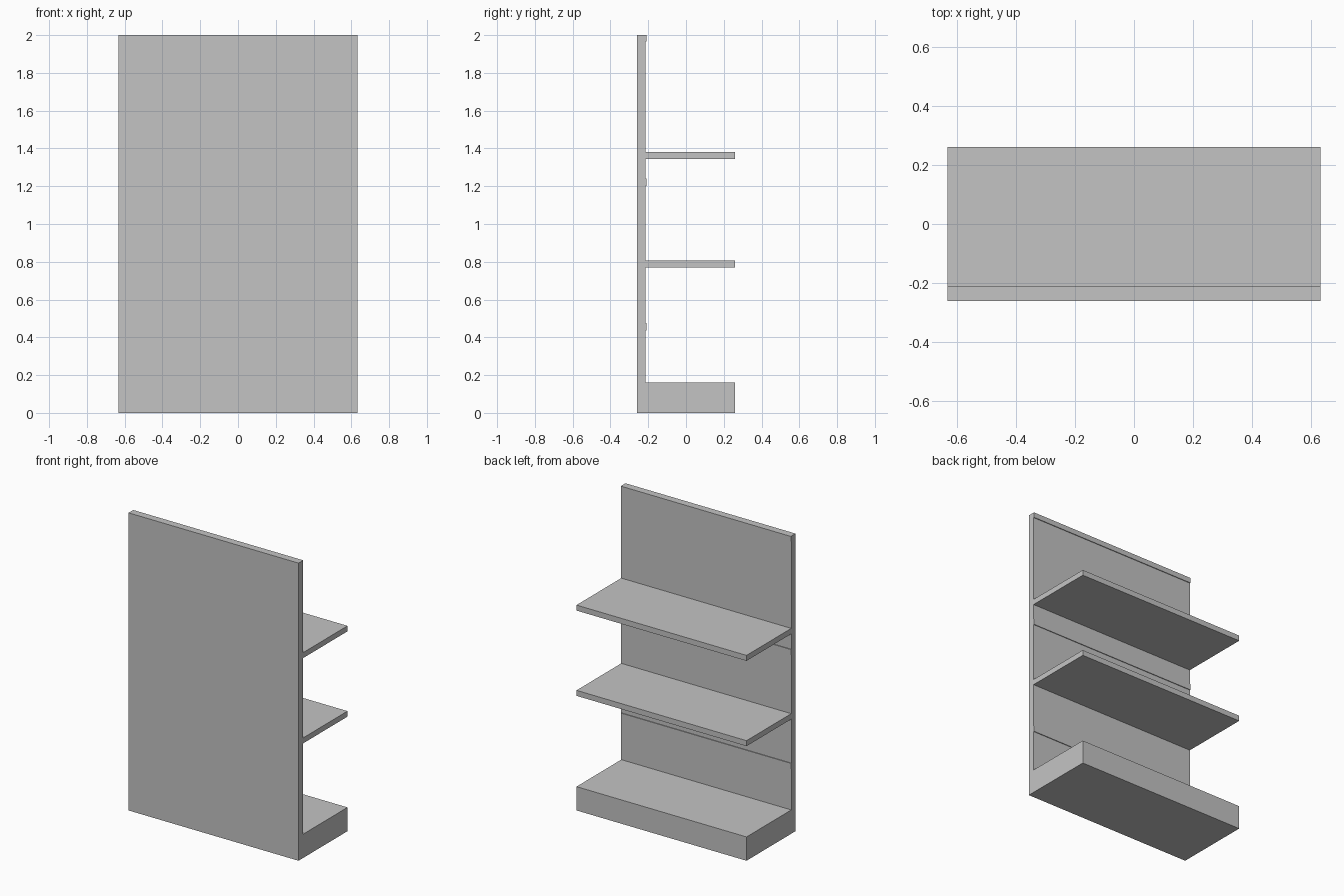
import bpy
import bmesh

if "Cube" in bpy.data.objects:
    bpy.data.objects.remove(bpy.data.objects["Cube"])

HALF_W = 0.632                  # half width in x
BACK, FRONT = -0.26, 0.26       # depth limits
PANEL = -0.215                  # shelf-side face of the panel
RAIL = -0.21                    # face of the slightly raised rails

grey = bpy.data.materials.new("light grey")
grey.diffuse_color = (0.55, 0.55, 0.55, 1.0)
grey.use_nodes = True
grey.node_tree.nodes["Principled BSDF"].inputs["Base Color"].default_value = grey.diffuse_color


def extrude_profile(name, profile):
    """Extrude a closed (y, z) profile across the full width."""
    bm = bmesh.new()
    face = bm.faces.new([bm.verts.new((-HALF_W, y, z)) for y, z in profile])
    ext = bmesh.ops.extrude_face_region(bm, geom=[face])
    moved = [g for g in ext["geom"] if isinstance(g, bmesh.types.BMVert)]
    bmesh.ops.translate(bm, verts=moved, vec=(2 * HALF_W, 0, 0))
    bmesh.ops.recalc_face_normals(bm, faces=bm.faces)
    mesh = bpy.data.meshes.new(name)
    bm.to_mesh(mesh)
    bm.free()
    mesh.materials.append(grey)
    obj = bpy.data.objects.new(name, mesh)
    bpy.context.collection.objects.link(obj)
    return obj


# Back panel and plinth in one profile, with raised rails on the shelf side
profile = [(BACK, 0), (FRONT, 0), (FRONT, 0.16), (PANEL, 0.16)]
for low, high in ((0.435, 0.475), (1.2, 1.24)):
    profile += [(PANEL, low), (RAIL, low), (RAIL, high), (PANEL, high)]
profile += [(PANEL, 1.965), (RAIL, 1.965), (RAIL, 2.0), (BACK, 2.0)]
extrude_profile("back_panel_and_plinth", profile)

# Two full-width shelves
for name, low, high in (("lower_shelf", 0.77, 0.807), ("upper_shelf", 1.343, 1.38)):
    extrude_profile(name, [(PANEL, low), (FRONT, low), (FRONT, high), (PANEL, high)])
